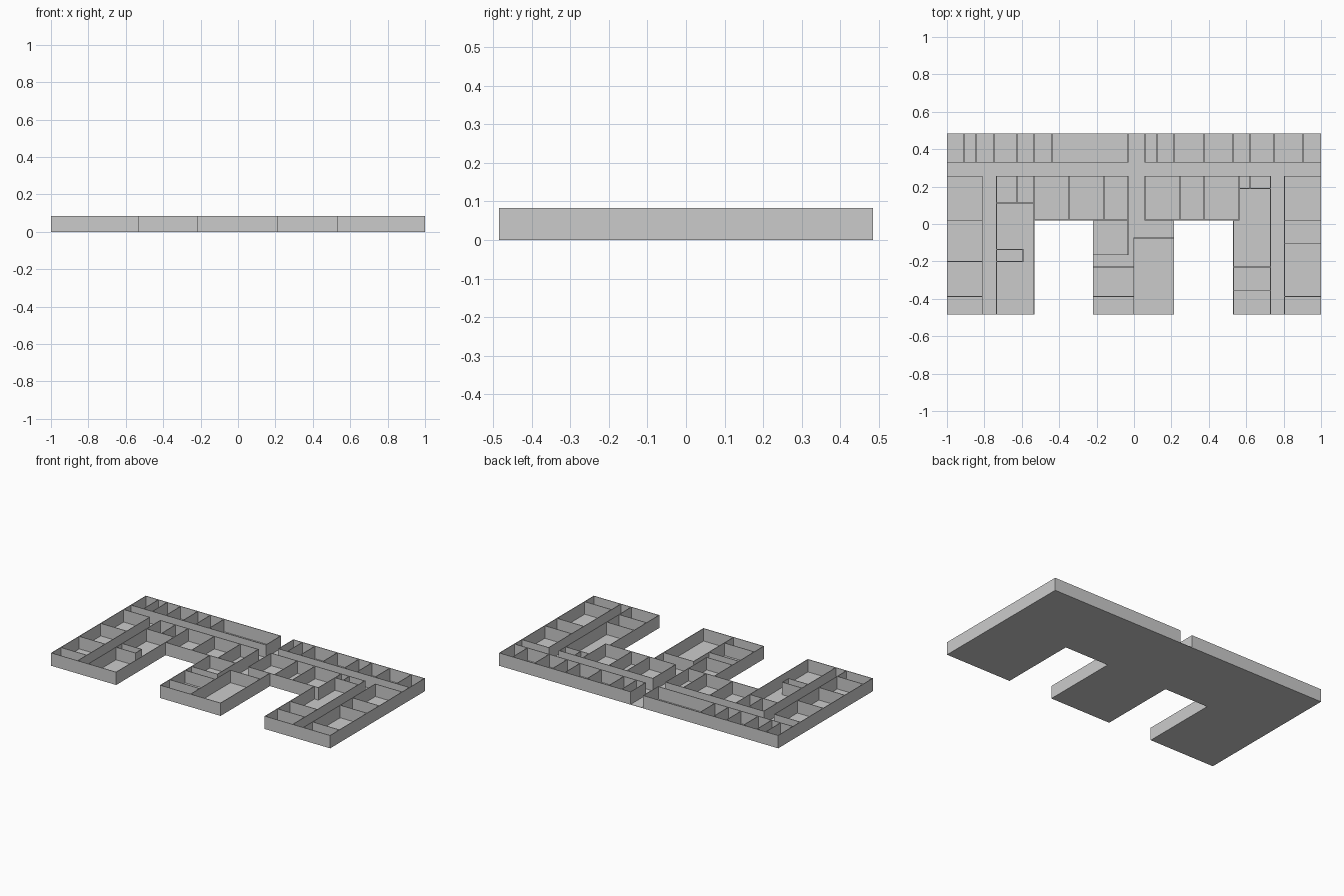
import bpy, bmesh

if "Cube" in bpy.data.objects:
    bpy.data.objects.remove(bpy.data.objects["Cube"])

H = 0.083      # wall height
T = 0.004      # wall thickness
E = 1 - T / 2  # outer wall centre lines
N = 0.485 - T / 2
S = -N


def add_object(name, bm):
    bmesh.ops.recalc_face_normals(bm, faces=bm.faces)
    me = bpy.data.meshes.new(name)
    bm.to_mesh(me)
    bm.free()
    ob = bpy.data.objects.new(name, me)
    bpy.context.collection.objects.link(ob)


def box(bm, x0, x1, y0, y1, z0, z1):
    v = bmesh.ops.create_cube(bm, size=1)["verts"]
    bmesh.ops.scale(bm, vec=(x1 - x0, y1 - y0, z1 - z0), verts=v)
    bmesh.ops.translate(bm, vec=((x0 + x1) / 2, (y0 + y1) / 2, (z0 + z1) / 2), verts=v)


def walls(name, along_x=(), along_y=()):
    """along_x: (y, x0, x1) runs; along_y: (x, y0, y1) runs."""
    bm = bmesh.new()
    h = T / 2
    for y, x0, x1 in along_x:
        box(bm, x0 - h, x1 + h, y - h, y + h, 0, H)
    for x, y0, y1 in along_y:
        box(bm, x - h, x + h, y0 - h, y1 + h, 0, H)
    add_object(name, bm)


# E-shaped floor slab
outline = [(-1, .485), (-1, -.485), (-.533, -.485), (-.533, .02), (-.22, .02), (-.22, -.485),
           (.215, -.485), (.215, .02), (.53, .02), (.53, -.485), (1, -.485), (1, .485)]
bm = bmesh.new()
face = bm.faces.new([bm.verts.new((x, y, 0)) for x, y in outline])
ext = bmesh.ops.extrude_face_region(bm, geom=[face])["geom"]
bmesh.ops.translate(bm, vec=(0, 0, 0.002), verts=[g for g in ext if isinstance(g, bmesh.types.BMVert)])
add_object("floor", bm)

# Outer walls, with the entrance gap at the back
walls("outer_walls",
      along_x=[(N, -E, -.032), (N, .059, E), (S, -E, -.535), (S, -.218, .213), (S, .532, E),
               (.022, -.535, -.03), (.022, .059, .561)],
      along_y=[(-E, S, N), (E, S, N), (-.535, S, .255), (-.218, S, .022),
               (.213, S, .022), (.532, S, .022)])

# Corridor walls
walls("corridor_walls",
      along_x=[(.33, -E, -.032), (.33, .059, E), (.255, -E, -.811), (.255, -.735, -.032),
               (.255, .059, .73), (.255, .805, E)],
      along_y=[(-.811, S, .255), (-.735, S, .255), (.73, S, .255), (.805, S, .255),
               (-.032, .33, N), (.059, .33, N), (-.032, -.165, .255), (.059, .022, .255)])

# Partitions of the back row
walls("back_row_partitions", along_y=[(x, .33, N) for x in (
    -.909, -.845, -.749, -.626, -.535, -.438, .123, .214, .374, .529, .62, .749, .904)])

# Partitions of the inner row
walls("inner_row_partitions",
      along_x=[(.19, .561, .73)],
      along_y=[(x, .022, .255) for x in (-.348, -.16, .246, .374, .561)] + [(.62, .19, .255)])

# Partitions of the three wings
walls("left_wing_partitions",
      along_x=[(y, -E, -.811) for y in (.02, -.2, -.388)]
      + [(.112, -.735, -.535), (-.137, -.735, -.594), (-.2, -.735, -.594)],
      along_y=[(-.626, .112, .255), (-.594, -.2, -.137)])
walls("middle_wing_partitions",
      along_x=[(-.165, -.218, -.032), (-.23, -.218, -.002), (-.388, -.218, -.002), (-.075, -.002, .213)],
      along_y=[(-.002, S, -.075)])
walls("right_wing_partitions",
      along_x=[(y, .805, E) for y in (.02, -.105, -.388)]
      + [(y, .532, .73) for y in (-.23, -.357)])
